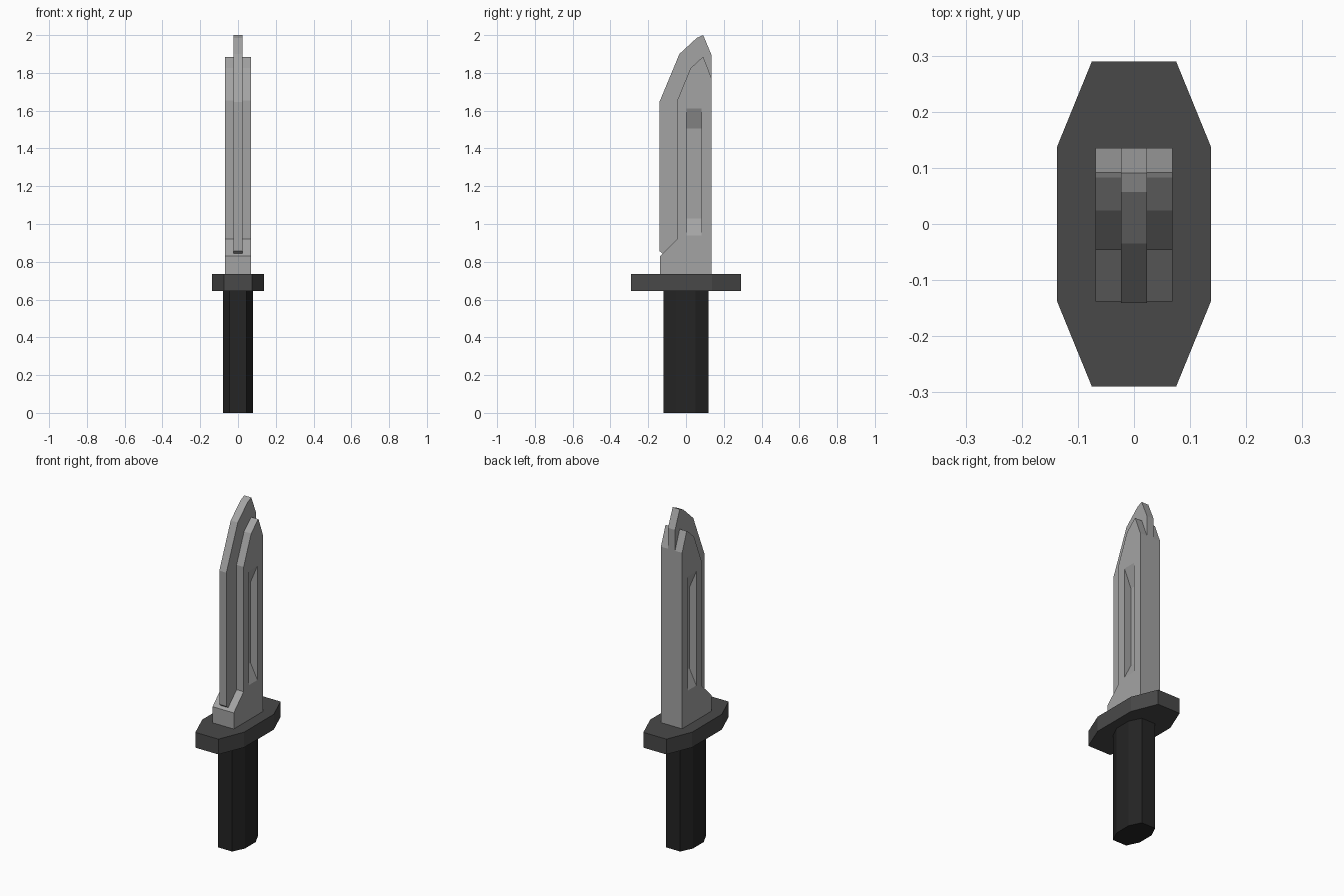
import bpy, bmesh

if "Cube" in bpy.data.objects:
    bpy.data.objects.remove(bpy.data.objects["Cube"])


def material(name, grey):
    m = bpy.data.materials.new(name)
    m.diffuse_color = (grey, grey, grey, 1)
    m.use_nodes = True
    m.node_tree.nodes["Principled BSDF"].inputs["Base Color"].default_value = m.diffuse_color
    return m


STEEL = material("steel grey", 0.37)
DARK = material("dark grey", 0.066)
BLACK = material("black", 0.018)


def prism(name, profile, lo, hi, to_xyz, mat):
    """Extrude a 2D profile between lo and hi along the axis chosen by to_xyz."""
    bm = bmesh.new()
    a = [bm.verts.new(to_xyz(p, q, lo)) for p, q in profile]
    b = [bm.verts.new(to_xyz(p, q, hi)) for p, q in profile]
    bm.faces.new(a)
    bm.faces.new(b)
    n = len(profile)
    for i in range(n):
        j = (i + 1) % n
        bm.faces.new((a[i], a[j], b[j], b[i]))
    bmesh.ops.recalc_face_normals(bm, faces=bm.faces[:])
    me = bpy.data.meshes.new(name)
    bm.to_mesh(me)
    bm.free()
    me.materials.append(mat)
    ob = bpy.data.objects.new(name, me)
    bpy.context.collection.objects.link(ob)
    return ob


along_x = lambda y, z, x: (x, y, z)
along_y = lambda x, z, y: (x, y, z)
along_z = lambda x, y, z: (x, y, z)


def octagon(ex, ey, cx, cy):
    """Half sizes ex, ey; corners cut at cx and cy."""
    return [(cx, -ey), (ex, -cy), (ex, cy), (cx, ey),
            (-cx, ey), (-ex, cy), (-ex, -cy), (-cx, -ey)]


# Grip and crossguard
prism("handle", octagon(0.08, 0.12, 0.046, 0.05), 0, 0.65, along_z, BLACK)
prism("guard", octagon(0.137, 0.29, 0.075, 0.138), 0.645, 0.735, along_z, DARK)

# Thin cutting edge and tip
prism("blade_edge",
      [(-0.141, 0.857), (-0.141, 1.645), (-0.035, 1.9), (0.057, 1.985),
       (0.091, 2.0), (0.135, 1.895), (0.135, 0.80), (-0.10, 0.80), (-0.12, 0.84)],
      -0.023, 0.023, along_x, STEEL)

# Thick blade body with stepped heel
body = prism("blade_body",
             [(-0.138, 0.73), (-0.138, 0.83), (-0.046, 0.92), (-0.046, 1.655),
              (0.024, 1.825), (0.083, 1.879), (0.092, 1.884), (0.135, 1.772),
              (0.135, 0.73)],
             -0.069, 0.069, along_x, STEEL)

# Grooves with sloped ends, cut in both sides
for s in (-1, 1):
    cutter = prism("groove_cutter",
                   [(s * 0.024, 1.03), (s * 0.024, 1.505),
                    (s * 0.079, 1.635), (s * 0.079, 0.92)],
                   0.003, 0.082, along_y, STEEL)
    cutter.hide_render = True
    mod = body.modifiers.new("groove", 'BOOLEAN')
    mod.operation = 'DIFFERENCE'
    mod.solver = 'EXACT'
    mod.object = cutter
    bpy.context.view_layer.objects.active = body
    bpy.ops.object.modifier_apply(modifier=mod.name)
    bpy.data.objects.remove(cutter)
